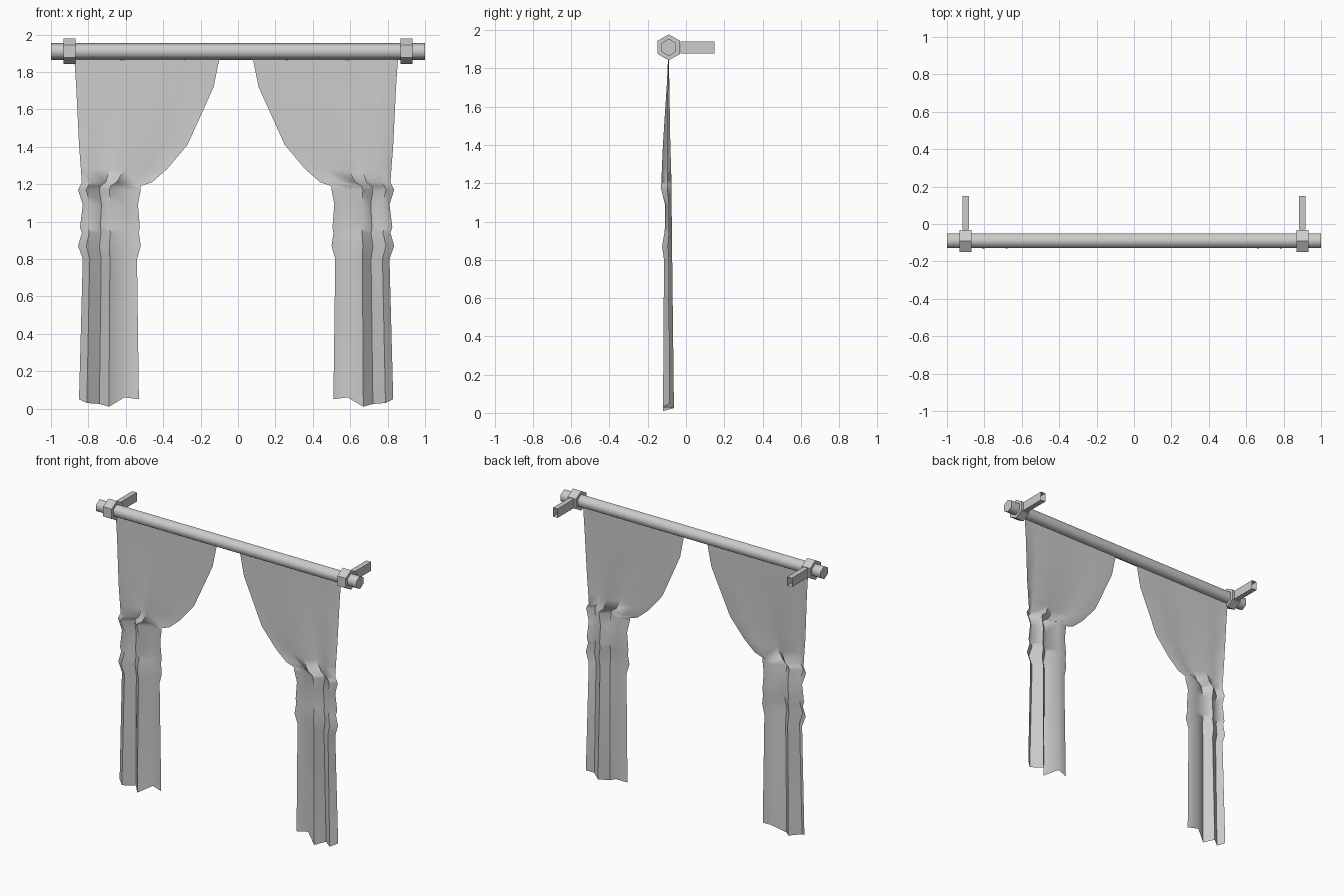
import bpy
import bmesh
from math import pi, radians

cube = bpy.data.objects.get("Cube")
if cube:
    bpy.data.objects.remove(cube, do_unlink=True)

ROD_Y, ROD_Z = -0.09, 1.91

grey = bpy.data.materials.new("light_grey")
grey.use_nodes = True
colour = (0.6, 0.6, 0.6, 1)
grey.diffuse_color = colour
grey.node_tree.nodes["Principled BSDF"].inputs["Base Color"].default_value = colour


def hex_bar(name, x, radius, length):
    """Six-sided bar lying along x with a corner pointing up."""
    bpy.ops.mesh.primitive_cylinder_add(vertices=6, radius=radius, depth=length,
                                        location=(x, ROD_Y, ROD_Z),
                                        rotation=(pi / 2, 0, pi / 2))
    ob = bpy.context.object
    ob.name = name
    ob.data.materials.append(grey)
    return ob


def mesh_object(name, bm):
    me = bpy.data.meshes.new(name)
    bm.to_mesh(me)
    bm.free()
    me.materials.append(grey)
    ob = bpy.data.objects.new(name, me)
    bpy.context.collection.objects.link(ob)
    return ob


def smooth(ob, angle):
    bpy.ops.object.select_all(action='DESELECT')
    ob.select_set(True)
    bpy.context.view_layer.objects.active = ob
    bpy.ops.object.shade_smooth_by_angle(angle=radians(angle))


def bracket(name, x):
    """Square wall arm, open at the wall end."""
    bm = bmesh.new()
    bmesh.ops.create_cube(bm, size=1)
    for v in bm.verts:
        v.co = (x + v.co.x * 0.036, 0.06 + v.co.y * 0.18, ROD_Z + v.co.z * 0.062)
    back = [f for f in bm.faces if f.normal.y > 0.9]
    bmesh.ops.delete(bm, geom=back, context='FACES_ONLY')
    mesh_object(name, bm)


# Curtain rows: height, outer edge, inner edge, front depth, back depth
ROWS = [
    (1.87, 0.865, 0.09, -0.093, -0.09),
    (1.72, 0.855, 0.12, -0.1, -0.087),
    (1.41, 0.84, 0.26, -0.12, -0.082),
    (1.28, 0.83, 0.37, -0.126, -0.078),
    (1.21, 0.825, 0.45, -0.128, -0.076),
    (1.19, 0.835, 0.51, -0.13, -0.075),
    (1.17, 0.845, 0.51, -0.13, -0.075),
    (1.09, 0.82, 0.525, -0.11, -0.075),
    (0.97, 0.835, 0.515, -0.11, -0.074),
    (0.94, 0.825, 0.52, -0.113, -0.073),
    (0.87, 0.845, 0.51, -0.125, -0.073),
    (0.80, 0.82, 0.53, -0.115, -0.072),
    (0.04, 0.84, 0.52, -0.12, -0.063),
]
# Fold columns from outer to inner edge: position, pleat depth, hem offset
FOLDS = [(0, 0.6, 0.01), (0.13, 0, -0.01), (0.34, 1, -0.015),
         (0.5, 0, -0.03), (0.76, 0.9, 0.02), (1, 0.6, 0.01)]


def curtain(name, side):
    bm = bmesh.new()
    grid = []
    for i, (z, outer, inner, front, back) in enumerate(ROWS):
        hem = i == len(ROWS) - 1
        grid.append([bm.verts.new((side * (outer + (inner - outer) * u) - 0.01,
                                   front + (back - front) * d,
                                   z + (drop if hem else 0)))
                     for u, d, drop in FOLDS])
    for a, b in zip(grid, grid[1:]):
        for c in range(len(FOLDS) - 1):
            quad = [a[c], b[c], b[c + 1], a[c + 1]]
            bm.faces.new(quad if side < 0 else quad[::-1])
    smooth(mesh_object(name, bm), 60)


# Rod with its collars, wall arms and the tied-back curtains
smooth(hex_bar("curtain_rod", 0, 0.045, 2), 65)
for label, side in (("right", -1), ("left", 1)):
    hex_bar(label + "_collar", side * 0.9, 0.068, 0.065)
    bracket(label + "_wall_bracket", side * 0.9)
    curtain(label + "_curtain", side)
